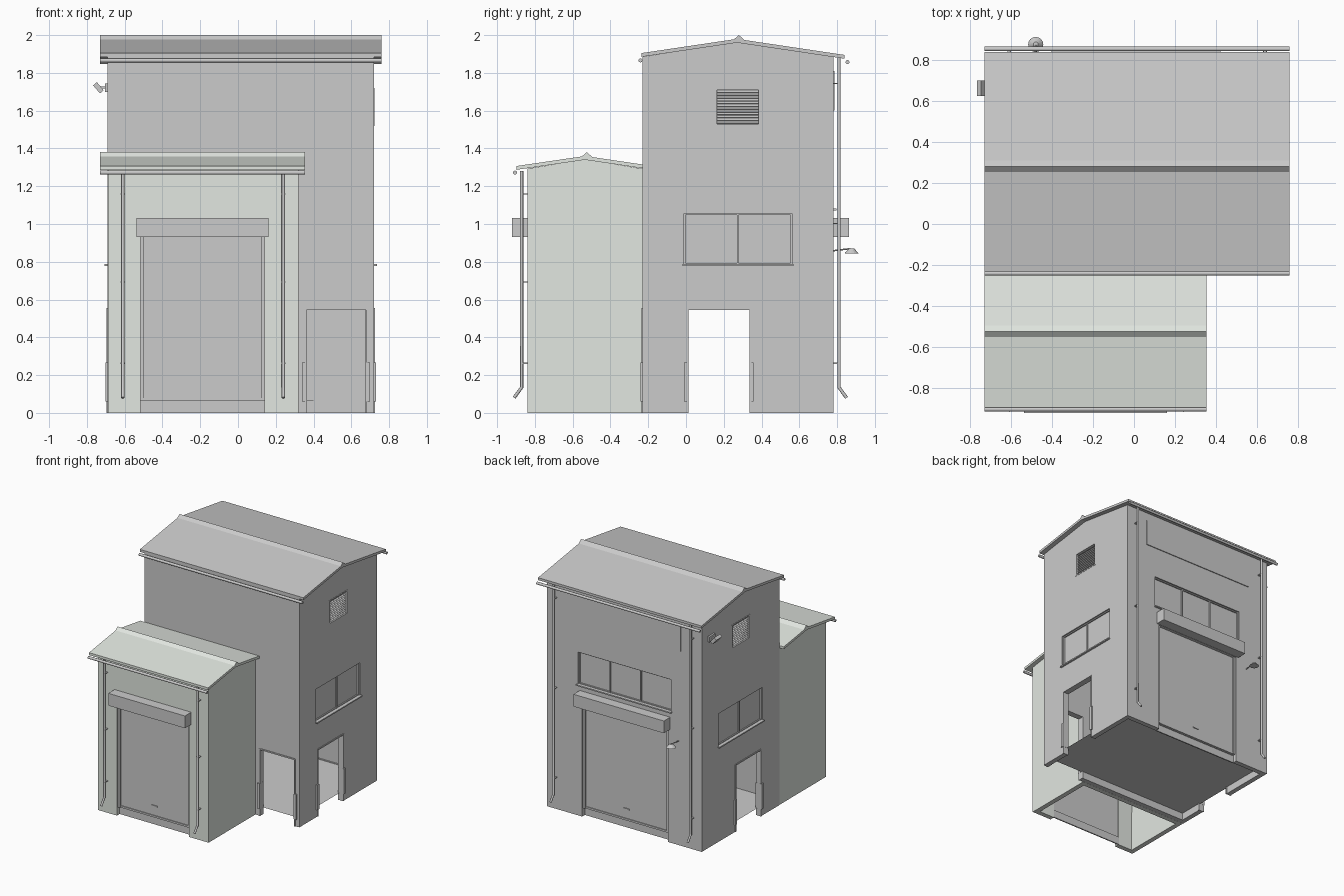
import bpy, bmesh, math
from mathutils import Vector

if "Cube" in bpy.data.objects:
    bpy.data.objects.remove(bpy.data.objects["Cube"])

pale = bpy.data.materials.new("annex_paint")
pale.diffuse_color = (0.76, 0.8, 0.75, 1)
pale.use_nodes = True
pale.node_tree.nodes["Principled BSDF"].inputs["Base Color"].default_value = pale.diffuse_color


def mesh(name, bm):
    bmesh.ops.recalc_face_normals(bm, faces=bm.faces)
    me = bpy.data.meshes.new(name)
    bm.to_mesh(me)
    bm.free()
    ob = bpy.data.objects.new(name, me)
    bpy.context.collection.objects.link(ob)
    return ob


def box(name, xs, ys, zs, rot_y=0):
    bm = bmesh.new()
    bmesh.ops.create_cube(bm, size=1)
    dims = [(abs(r[1] - r[0]), (r[0] + r[1]) / 2) for r in (xs, ys, zs)]
    for v in bm.verts:
        v.co = Vector([v.co[i] * dims[i][0] for i in range(3)])
    ob = mesh(name, bm)
    ob.location = [d[1] for d in dims]
    ob.rotation_euler.y = rot_y
    return ob


def prism(name, pts, x0, x1, skip=None, caps=True):
    """Extrude a (y, z) outline along x; skip leaves one side open."""
    bm = bmesh.new()
    a = [bm.verts.new((x0, y, z)) for y, z in pts]
    b = [bm.verts.new((x1, y, z)) for y, z in pts]
    n = len(pts)
    for i in range(n):
        if i != skip:
            j = (i + 1) % n
            bm.faces.new((a[i], a[j], b[j], b[i]))
    if caps:
        bm.faces.new(a)
        bm.faces.new(b)
    return mesh(name, bm)


def apply_mods(ob):
    bpy.context.view_layer.objects.active = ob
    for m in list(ob.modifiers):
        bpy.ops.object.modifier_apply(modifier=m.name)


def cut(ob, xs, ys, zs):
    c = box("cutter", xs, ys, zs)
    c.hide_render = True
    m = ob.modifiers.new("cut", "BOOLEAN")
    m.operation, m.solver, m.object = "DIFFERENCE", "EXACT", c
    apply_mods(ob)
    bpy.data.objects.remove(c)


def shell(name, y0, y1, yr, eave, ridge, x0, x1):
    ob = prism(name, [(y0, 0), (y1, 0), (y1, eave), (yr, ridge), (y0, eave)], x0, x1, skip=0)
    m = ob.modifiers.new("thickness", "SOLIDIFY")
    m.thickness, m.offset, m.use_even_offset = 0.04, -1, True
    apply_mods(ob)
    return ob


def tube(name, pts, r):
    cu = bpy.data.curves.new(name, "CURVE")
    cu.dimensions, cu.bevel_depth, cu.bevel_resolution = "3D", r, 2
    cu.use_fill_caps = True
    sp = cu.splines.new("POLY")
    sp.points.add(len(pts) - 1)
    for p, co in zip(sp.points, pts):
        p.co = (*co, 1)
    ob = bpy.data.objects.new(name, cu)
    bpy.context.collection.objects.link(ob)


# Hollow walls
tower = shell("tower_walls", -0.23, 0.78, 0.27, 1.885, 1.962, -0.69, 0.72)
annex = shell("annex_walls", -0.84, -0.231, -0.535, 1.293, 1.342, -0.688, 0.32)
annex.data.materials.append(pale)
prism("tower_floor", [(-0.2, 0.06), (0.75, 0.06)], -0.66, 0.69, skip=1, caps=False)

# Gabled roofs, ridge caps and gutters
def roof(name, x0, x1, front, ridge, back, gutters):
    t = 0.02
    top = [front, ridge, back]
    ob = prism(name, top + [(y, z - t) for y, z in reversed(top)], x0, x1)
    y, z = ridge
    cap = prism(name + "_ridge_cap", [(y - 0.018, z - 0.004), (y + 0.01, z + 0.02), (y + 0.04, z - 0.006)], x0, x1)
    for gy, gz in gutters:
        tube(name + "_gutter", [(x0, gy, gz), (x1, gy, gz)], 0.011)
    return ob, cap

roof("tower_roof", -0.73, 0.76, (-0.235, 1.905), (0.27, 1.98), (0.84, 1.895), [(-0.241, 1.866), (0.855, 1.857)])
for ob in roof("annex_roof", -0.73, 0.355, (-0.897, 1.307), (-0.535, 1.36), (-0.23, 1.315), [(-0.905, 1.272)]):
    ob.data.materials.append(pale)

# Roller shutters: recessed panel, guides, header box, curb and handle
def shutter(name, wall, yw, s, x0, x1):
    cut(wall, (x0, x1), (yw - s * 0.06, yw + s * 0.05), (-0.1, 0.93))
    box(name + "_shutter", (x0, x1), (yw - s * 0.025, yw - s * 0.035), (0.065, 0.94))
    box(name + "_curb", (x0, x1), (yw - s * 0.035, yw - s * 0.045), (0, 0.065))
    for a, b in ((x0, x0 + 0.018), (x1 - 0.018, x1)):
        box(name + "_guide", (a, b), (yw - s * 0.012, yw - s * 0.03), (0.065, 0.93))
    box(name + "_bottom_bar", (x0 + 0.018, x1 - 0.018), (yw - s * 0.018, yw - s * 0.03), (0.065, 0.08))
    box(name + "_header_box", (x0 - 0.022, x1 + 0.022), (yw - s * 0.005, yw + s * 0.082), (0.932, 1.033))
    xc = (x0 + x1) / 2
    box(name + "_handle", (xc - 0.025, xc + 0.025), (yw - s * 0.018, yw - s * 0.03), (0.155, 0.163))

shutter("front", annex, -0.84, -1, -0.515, 0.14)
shutter("back", tower, 0.78, 1, -0.38, 0.40)

# Open doorways with trims and corner guards; on() maps wall coordinates to boxes
def on(axis, w, s):
    def put(name, us, ds, zs):
        d = (w + s * ds[0], w + s * ds[1])
        return box(name, d, us, zs) if axis == "x" else box(name, us, d, zs)
    return put

def doorway(name, put, u0, u1):
    for a, b, g0, g1 in ((u0 - 0.006, u0 + 0.003, u0 - 0.02, u0 + 0.004), (u1 - 0.003, u1 + 0.006, u1 - 0.004, u1 + 0.018)):
        put(name + "_jamb", (a, b), (-0.045, 0.005), (0, 0.553))
        put(name + "_guard", (g0, g1), (-0.045, 0.011), (0.06, 0.268))
    put(name + "_lintel", (u0, u1), (-0.045, 0.005), (0.545, 0.556))

def window(name, put, u0, u1, z0, z1, panes):
    put(name + "_glass", (u0, u1), (-0.022, -0.03), (z0, z1))
    f = 0.008
    for z in (z0, z1 - f):
        put(name + "_rail", (u0, u1), (-0.012, -0.03), (z, z + f))
    for i in range(panes + 1):
        u = u0 + f / 2 + (u1 - u0 - f) * i / panes
        put(name + "_mullion", (u - f / 2, u + f / 2), (-0.01, -0.03), (z0, z1))
    put(name + "_sill", (u0 - 0.008, u1 + 0.008), (-0.02, 0.016), (z0 - 0.008, z0 + 0.002))

# Both tower sides: doorway, window and louvre vent
cut(tower, (-1, 1), (0.01, 0.34), (-0.1, 0.55))
cut(tower, (-1, 1), (-0.01, 0.56), (0.785, 1.055))
cut(tower, (-1, 1), (0.155, 0.395), (1.52, 1.72))
for side, w, s in (("right", 0.72, 1), ("left", -0.69, -1)):
    put = on("x", w, s)
    doorway(side + "_door", put, 0.01, 0.34)
    window(side + "_window", put, -0.01, 0.56, 0.785, 1.055, 2)
    put(side + "_vent_back", (0.155, 0.395), (-0.03, -0.036), (1.52, 1.72))
    for u in (0.155, 0.385):
        put(side + "_vent_stile", (u, u + 0.01), (-0.03, 0.002), (1.52, 1.72))
    for z in (1.52, 1.71):
        put(side + "_vent_rail", (0.155, 0.395), (-0.03, 0.002), (z, z + 0.01))
    for i in range(12):
        z = 1.537 + i * 0.0148
        slat = put(side + "_vent_slat", (0.163, 0.387), (-0.027, -0.007), (z, z + 0.003))
        slat.rotation_euler.y = s * math.radians(35)

# Front doorway beside the annex, back window strip and sign panel
cut(tower, (0.36, 0.68), (-0.3, -0.15), (-0.1, 0.55))
doorway("front_door", on("y", -0.23, -1), 0.36, 0.68)
cut(tower, (-0.41, 0.44), (0.7, 0.85), (1.08, 1.345))
back = on("y", 0.78, 1)
window("back_window", back, -0.41, 0.44, 1.08, 1.345, 3)
back("sign_panel", (-0.50, 0.53), (-0.005, 0.007), (1.60, 1.81))

# Downpipes with kicked-out ends and wall brackets
for x, yw, s, top, brackets in ((-0.61, -0.84, -1, 1.28, (1.155, 0.69, 0.26)), (0.24, -0.84, -1, 1.28, (1.155, 0.69, 0.26)),
                                (-0.61, 0.78, 1, 1.88, (1.74, 1.0, 0.26)), (0.64, 0.78, 1, 1.88, (1.74, 1.0, 0.26))):
    y = yw + s * 0.03
    tube("downpipe", [(x, y, top), (x, y, 0.135), (x, y + s * 0.04, 0.08)], 0.009)
    for z in brackets:
        box("pipe_bracket", (x - 0.011, x + 0.011), (yw, yw + s * 0.032), (z, z + 0.006))

# Floodlight on the left wall
box("floodlight_bracket", (-0.705, -0.688), (0.625, 0.70), (1.70, 1.745))
box("floodlight_arm", (-0.73, -0.70), (0.655, 0.67), (1.717, 1.727))
box("floodlight_body", (-0.767, -0.711), (0.625, 0.70), (1.708, 1.734), math.radians(50))

# Shaded lamp beside the back shutter
tube("lamp_arm", [(-0.48, 0.775, 0.858), (-0.48, 0.84, 0.866), (-0.48, 0.875, 0.87)], 0.004)
bpy.ops.mesh.primitive_cone_add(vertices=16, radius1=0.037, radius2=0.012, depth=0.027, location=(-0.48, 0.877, 0.858))
bpy.context.object.name = "lamp_shade"
